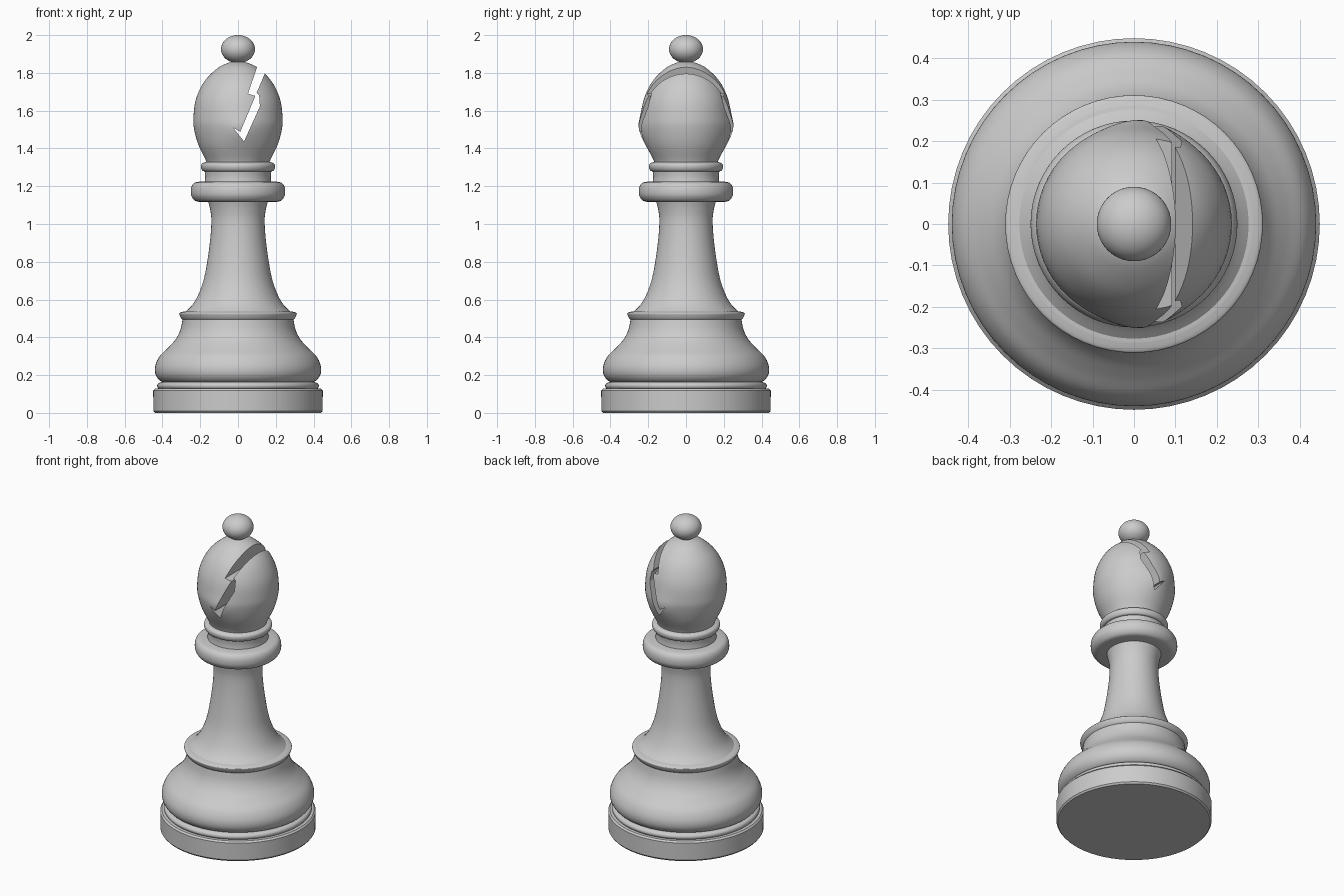
import bpy, bmesh, math

if "Cube" in bpy.data.objects:
    bpy.data.objects.remove(bpy.data.objects["Cube"])

SEG = 64


def spline(pts, steps=5):
    """Catmull-Rom through (radius, height) points."""
    out = []
    for i in range(len(pts) - 1):
        p0, p1 = pts[max(i - 1, 0)], pts[i]
        p2, p3 = pts[i + 1], pts[min(i + 2, len(pts) - 1)]
        for s in range(steps):
            t = s / steps
            out.append(tuple(0.5 * (2 * b + (c - a) * t + (2 * a - 5 * b + 4 * c - d) * t * t
                                    + (3 * b - a - 3 * c + d) * t ** 3)
                             for a, b, c, d in zip(p0, p1, p2, p3)))
    return out + [pts[-1]]


def finish(name, bm):
    bmesh.ops.recalc_face_normals(bm, faces=bm.faces)
    me = bpy.data.meshes.new(name)
    bm.to_mesh(me)
    bm.free()
    ob = bpy.data.objects.new(name, me)
    bpy.context.collection.objects.link(ob)
    return ob


def shade(ob, deg=35):
    bpy.ops.object.select_all(action='DESELECT')
    ob.select_set(True)
    bpy.context.view_layer.objects.active = ob
    bpy.ops.object.shade_smooth_by_angle(angle=math.radians(deg))


def lathe(name, pts, curved=True):
    """Closed, capped turning of a profile around z."""
    bm = bmesh.new()
    rings = []
    for r, z in (spline(pts) if curved else pts):
        rings.append([bm.verts.new((r * math.cos(2 * math.pi * k / SEG),
                                    r * math.sin(2 * math.pi * k / SEG), z)) for k in range(SEG)])
    for a, b in zip(rings, rings[1:]):
        for k in range(SEG):
            j = (k + 1) % SEG
            bm.faces.new((a[k], a[j], b[j], b[k]))
    bm.faces.new(rings[0][::-1])
    bm.faces.new(rings[-1])
    ob = finish(name, bm)
    shade(ob)
    return ob


# Foot
lathe("base_disc", [(0.44, 0), (0.448, 0.01), (0.449, 0.118), (0.44, 0.128)], False)
lathe("base_ring", [(0.41, 0.12), (0.422, 0.13), (0.428, 0.143), (0.42, 0.158), (0.39, 0.167)])
lathe("base_bulge", [(0.38, 0.155), (0.415, 0.172), (0.437, 0.205), (0.438, 0.25), (0.415, 0.3),
                     (0.37, 0.345), (0.33, 0.39), (0.305, 0.44), (0.293, 0.5)])
lathe("base_flange", [(0.28, 0.485), (0.298, 0.497), (0.31, 0.52), (0.308, 0.53), (0.285, 0.537)])

# Stem
lathe("stem", [(0.285, 0.53), (0.245, 0.568), (0.213, 0.62), (0.183, 0.7), (0.163, 0.8),
               (0.147, 0.92), (0.141, 1.02), (0.148, 1.08), (0.16, 1.125)])

# Collars
lathe("large_collar", [(0.19, 1.116), (0.225, 1.122), (0.245, 1.145), (0.25, 1.172),
                       (0.245, 1.2), (0.228, 1.219), (0.19, 1.226)])
lathe("neck", [(0.178, 1.21), (0.174, 1.25), (0.178, 1.29)])
lathe("small_collar", [(0.17, 1.278), (0.187, 1.282), (0.196, 1.3), (0.193, 1.318), (0.175, 1.327)])

# Head, bulging slightly beside the foot of the slot
head = lathe("head", [(0.165, 1.315), (0.172, 1.34), (0.21, 1.42), (0.232, 1.5), (0.236, 1.56),
                      (0.223, 1.66), (0.178, 1.755), (0.108, 1.825), (0.055, 1.852), (0.02, 1.86)])
for v in head.data.vertices:
    x, y, z = v.co
    v.co.y *= 1 + 0.075 * math.exp(-((z - 1.5) / 0.08) ** 2 - ((x - 0.02) / 0.09) ** 2)

# Stepped slot cut through the head
outline = [(0.128, 1.91), (0.053, 1.69), (0.092, 1.678), (0.012, 1.488), (-0.026, 1.51),
           (0.032, 1.437), (0.116, 1.623), (0.112, 1.68), (0.099, 1.695), (0.19, 1.91)]
bm = bmesh.new()
face = bm.faces.new([bm.verts.new((x, -0.5, z)) for x, z in outline])
ext = bmesh.ops.extrude_face_region(bm, geom=[face])
for e in ext["geom"]:
    if isinstance(e, bmesh.types.BMVert):
        e.co.y = 0.5
cutter = finish("slot_cutter", bm)
cutter.hide_render = True
mod = head.modifiers.new("slot", 'BOOLEAN')
mod.operation = 'DIFFERENCE'
mod.solver = 'EXACT'
mod.object = cutter
bpy.context.view_layer.objects.active = head
bpy.ops.object.modifier_apply(modifier=mod.name)
bpy.data.objects.remove(cutter)
shade(head, 30)

# Finial ball
bpy.ops.mesh.primitive_uv_sphere_add(segments=48, ring_count=24, radius=1, location=(0, 0, 1.926))
ball = bpy.context.object
ball.name = "finial_ball"
ball.scale = (0.09, 0.09, 0.074)
shade(ball, 60)
